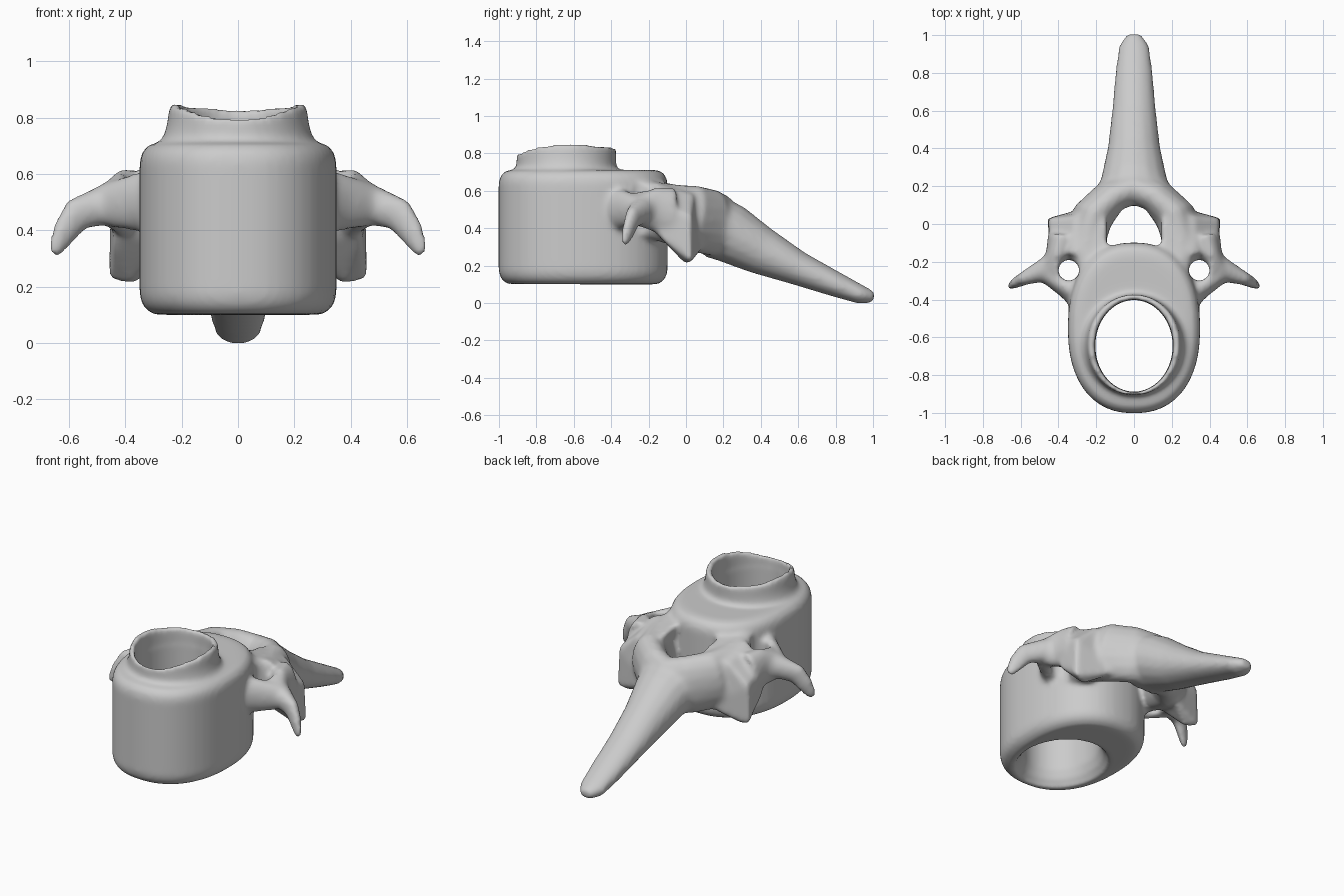
import bpy, bmesh, math
from mathutils import Vector

if "Cube" in bpy.data.objects:
    bpy.data.objects.remove(bpy.data.objects["Cube"])

N = 48


def add_loft(bm, rings):
    """Closed skin through a list of equal-sized rings, capped at both ends."""
    vs = [[bm.verts.new(p) for p in r] for r in rings]
    n = len(rings[0])
    faces = [bm.faces.new((a[i], a[(i + 1) % n], b[(i + 1) % n], b[i]))
             for a, b in zip(vs, vs[1:]) for i in range(n)]
    faces += [bm.faces.new(vs[0]), bm.faces.new(vs[-1])]
    bmesh.ops.recalc_face_normals(bm, faces=faces)


def oval(cx, cy, z, rx, ry, e=2.0, n=N):
    """Horizontal superellipse; z may be a function of angle."""
    pts = []
    for i in range(n):
        a = 2 * math.pi * i / n
        c, s = math.cos(a), math.sin(a)
        zz = z(a) if callable(z) else z
        pts.append((cx + rx * math.copysign(abs(c) ** (2 / e), c),
                    cy + ry * math.copysign(abs(s) ** (2 / e), s), zz))
    return pts


def add_tube(bm, stations, sx=1):
    """Oval tube; each station is (x, y, z, half width, half height)."""
    ps = [Vector((s[0] * sx, s[1], s[2])) for s in stations]
    rings = []
    for i, p in enumerate(ps):
        t = (ps[min(i + 1, len(ps) - 1)] - ps[max(i - 1, 0)]).normalized()
        side = t.cross(Vector((0, 0, 1))).normalized()
        up = side.cross(t)
        w, h = stations[i][3:]
        rings.append([p + side * w * math.cos(a) + up * h * math.sin(a)
                      for a in (2 * math.pi * k / 16 for k in range(16))])
    add_loft(bm, rings)


def add_hull(bm, pts, sx=1):
    tmp = bmesh.new()
    for x, y, z in pts:
        tmp.verts.new((x * sx, y, z))
    bmesh.ops.convex_hull(tmp, input=tmp.verts[:])
    loose = [v for v in tmp.verts if not v.link_faces]
    bmesh.ops.delete(tmp, geom=loose, context='VERTS')
    bmesh.ops.recalc_face_normals(tmp, faces=tmp.faces[:])
    me = bpy.data.meshes.new("hull_part")
    tmp.to_mesh(me)
    tmp.free()
    bm.from_mesh(me)
    bpy.data.meshes.remove(me)


def make(name, bm):
    me = bpy.data.meshes.new(name)
    bm.to_mesh(me)
    bm.free()
    ob = bpy.data.objects.new(name, me)
    bpy.context.collection.objects.link(ob)
    return ob


bm = bmesh.new()

# Drum-shaped body with rounded edges
add_loft(bm, [oval(0, -0.55, z, 0.350 - d, 0.452 - d, 2.3) for z, d in
              [(0.10, 0.06), (0.108, 0.035), (0.135, 0.01), (0.17, 0),
               (0.645, 0), (0.68, 0.01), (0.705, 0.035), (0.712, 0.07)]])


# Hollow collar with a wavy rim, low in front and high at the sides
def rim(a):
    return 0.85 - (0.045 if math.sin(a) < 0 else 0.018) * math.sin(a) ** 2


add_loft(bm, [oval(0, -0.64, 0.68, 0.28, 0.275), oval(0, -0.64, 0.72, 0.27, 0.268),
              oval(0, -0.64, 0.77, 0.253, 0.266), oval(0, -0.64, rim, 0.243, 0.268),
              oval(0, -0.645, rim, 0.208, 0.244), oval(0, -0.645, 0.70, 0.208, 0.246)])

# Long rear spine
add_tube(bm, [(0, 0.13, 0.415, 0.21, 0.17), (0, 0.24, 0.37, 0.175, 0.16),
              (0, 0.4, 0.28, 0.14, 0.13), (0, 0.6, 0.185, 0.117, 0.092),
              (0, 0.8, 0.10, 0.1, 0.068), (0, 0.94, 0.043, 0.082, 0.05),
              (0, 1.005, 0.03, 0.04, 0.03)])

for sx in (1, -1):
    # Arch from body around the canal to the spine
    add_tube(bm, [(0.25, -0.3, 0.52, 0.08, 0.15), (0.25, -0.1, 0.48, 0.10, 0.16),
                  (0.22, 0.04, 0.45, 0.11, 0.18), (0.12, 0.14, 0.43, 0.1, 0.178),
                  (0.0, 0.19, 0.41, 0.10, 0.17)], sx)
    # Joint mass with a lower point at the outer rear
    add_hull(bm, [(0.14, -0.2, 0.66), (0.14, 0.03, 0.62), (0.33, -0.16, 0.64),
                  (0.32, 0.04, 0.58), (0.44, -0.15, 0.53), (0.455, 0.03, 0.46),
                  (0.46, 0.03, 0.22), (0.38, 0.0, 0.205), (0.38, -0.08, 0.29),
                  (0.44, -0.15, 0.36), (0.2, -0.16, 0.40), (0.2, 0.1, 0.30)], sx)
    # Front and rear roots enclosing the side opening
    add_tube(bm, [(0.27, -0.39, 0.50, 0.08, 0.12), (0.36, -0.33, 0.50, 0.06, 0.105),
                  (0.46, -0.265, 0.49, 0.05, 0.08)], sx)
    add_tube(bm, [(0.38, -0.08, 0.48, 0.08, 0.14), (0.41, -0.17, 0.50, 0.06, 0.12),
                  (0.46, -0.26, 0.49, 0.05, 0.08)], sx)
    # Side horn hooking downward
    add_tube(bm, [(0.38, -0.22, 0.51, 0.10, 0.10), (0.49, -0.25, 0.485, 0.06, 0.07),
                  (0.575, -0.285, 0.455, 0.038, 0.062), (0.615, -0.305, 0.395, 0.031, 0.052),
                  (0.647, -0.325, 0.33, 0.02, 0.034), (0.655, -0.33, 0.31, 0.012, 0.02)], sx)

bone = make("vertebra", bm)

# Cutters: body bore, rear canal and two side openings
bm = bmesh.new()
add_loft(bm, [oval(0, -0.645, z, 0.205 + d, 0.243 + d) for z, d in
              [(-0.1, 0.045), (0.11, 0.045), (0.14, 0.02), (0.2, 0), (0.75, 0), (1, 0)]])
half = [(0, 0.1), (0.06, 0.08), (0.11, 0.01), (0.14, -0.06), (0.145, -0.105), (0.1, -0.105), (0, -0.09)]
outline = half + [(-x, y) for x, y in half[-2:0:-1]]
add_loft(bm, [[(x, y, z) for x, y in outline] for z in (-0.1, 1)])
for sx in (1, -1):
    add_loft(bm, [oval(0.345 * sx, -0.245, z, 0.056, 0.056, n=20) for z in (-0.1, 1)])
cutter = make("hole_cutters", bm)
cutter.hide_render = True
cutter.hide_viewport = True


# Fuse, cut, then soften into one organic surface
def remesh(name):
    m = bone.modifiers.new(name, 'REMESH')
    m.mode = 'VOXEL'
    m.voxel_size = 0.013
    m.use_smooth_shade = True


remesh("fuse")
soft = bone.modifiers.new("blend", 'SMOOTH')
soft.factor, soft.iterations = 0.5, 5
cut = bone.modifiers.new("holes", 'BOOLEAN')
cut.operation, cut.solver, cut.object = 'DIFFERENCE', 'EXACT', cutter
remesh("even_out")
soft = bone.modifiers.new("soften", 'SMOOTH')
soft.factor, soft.iterations = 0.5, 5
